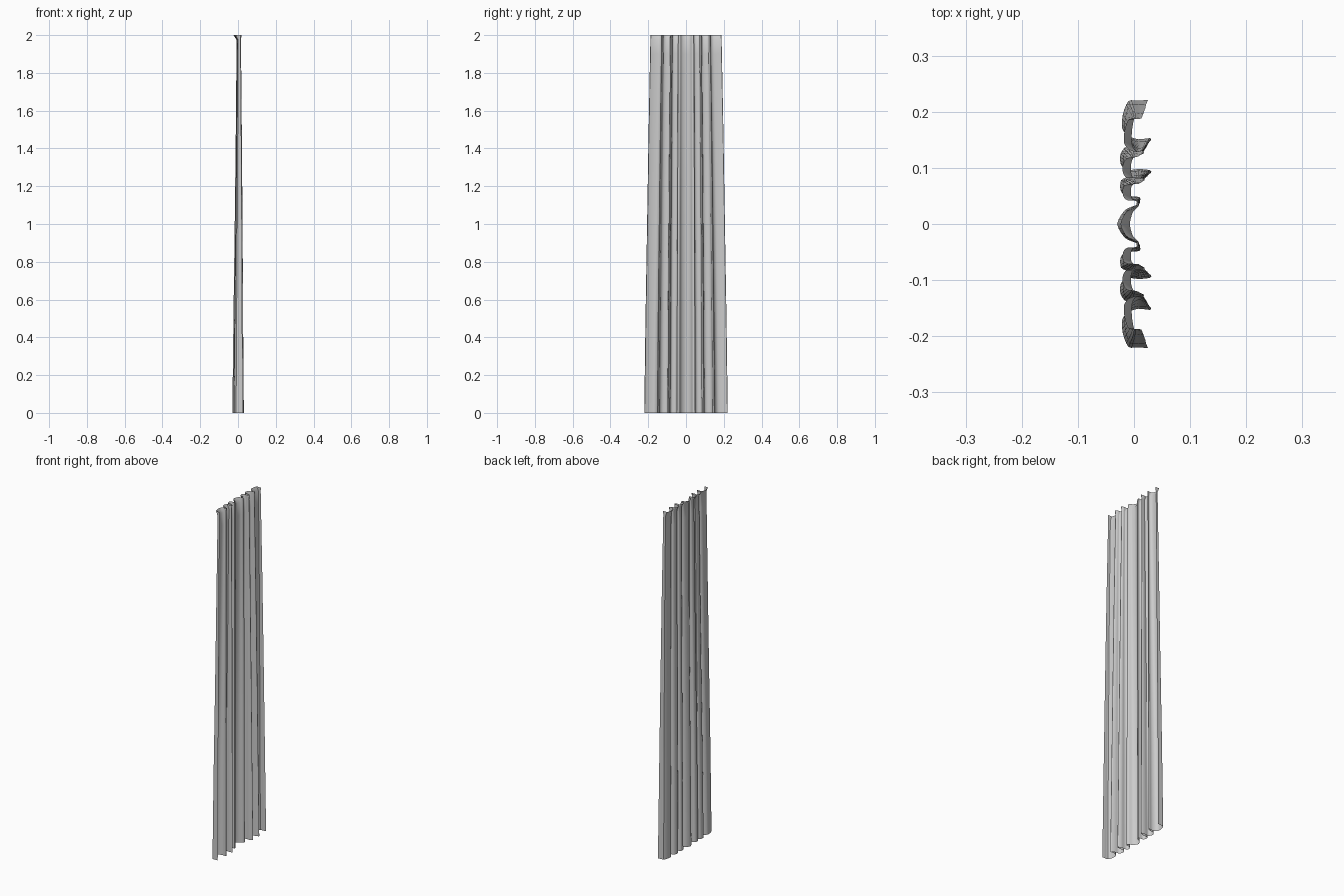
import bpy, bmesh
from mathutils import Vector
from mathutils.geometry import interpolate_bezier

if "Cube" in bpy.data.objects:
    bpy.data.objects.remove(bpy.data.objects["Cube"])

# Half of the pleat profile at the hem (x depth, y width), centre outward
HALF = [(-0.030, 0.000), (-0.016, 0.025), (0.008, 0.036), (0.010, 0.048),
        (-0.014, 0.050), (-0.024, 0.060), (-0.023, 0.078), (-0.008, 0.084),
        (0.012, 0.084), (0.030, 0.091), (0.028, 0.096), (0.008, 0.098),
        (-0.014, 0.096), (-0.024, 0.108), (-0.024, 0.125), (-0.014, 0.138),
        (0.008, 0.141), (0.029, 0.148), (0.028, 0.153), (0.008, 0.151),
        (-0.010, 0.157), (-0.021, 0.170), (-0.020, 0.195), (-0.010, 0.219),
        (0.008, 0.220), (0.025, 0.221)]

# Height, depth scale, width scale, depth shift
LEVELS = [(0.0, 1.0, 1.0, 0.0), (0.5, 0.84, 0.97, 0.001),
          (1.0, 0.68, 0.932, 0.003), (1.5, 0.52, 0.895, 0.004),
          (1.9, 0.40, 0.86, 0.004), (1.975, 0.38, 0.853, 0.004),
          (2.0, 0.70, 0.85, -0.003)]


def smooth_path(points, steps=4):
    """Round the pleats with a gentle curve through the points."""
    p = [Vector((x, y, 0)) for x, y in points]
    out = []
    for i in range(len(p) - 1):
        before, after = p[max(i - 1, 0)], p[min(i + 2, len(p) - 1)]
        h1 = p[i] + (p[i + 1] - before) / 8
        h2 = p[i + 1] - (after - p[i]) / 8
        out += interpolate_bezier(p[i], h1, h2, p[i + 1], steps)[:-1]
    return out + [p[-1]]


# Mirror the profile about the middle pleat
mirrored = [(x, -y) for x, y in reversed(HALF[1:])]
profile = smooth_path(mirrored + HALF)

# Curtain cloth: loft the profile up to the pinched, flared heading
bm = bmesh.new()
rows = [[bm.verts.new((v.x * sx + dx, v.y * sy, z)) for v in profile]
        for z, sx, sy, dx in LEVELS]
for low, high in zip(rows, rows[1:]):
    for i in range(len(profile) - 1):
        bm.faces.new((low[i], low[i + 1], high[i + 1], high[i]))
mesh = bpy.data.meshes.new("curtain")
bm.to_mesh(mesh)
bm.free()
curtain = bpy.data.objects.new("curtain", mesh)
bpy.context.collection.objects.link(curtain)
bpy.context.view_layer.objects.active = curtain
curtain.select_set(True)
bpy.ops.object.shade_smooth_by_angle(angle=0.7)
